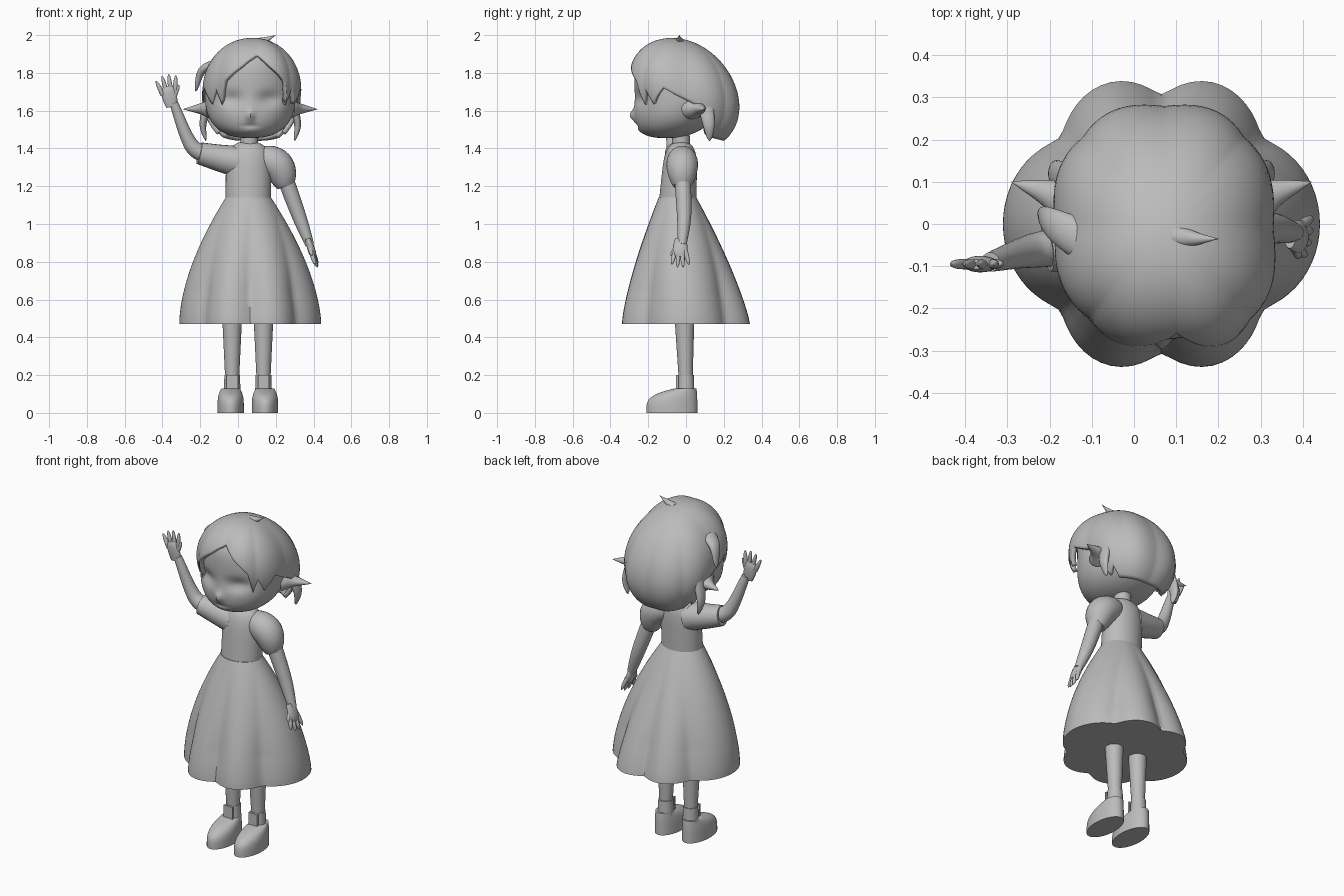
import bpy, bmesh
from math import sin, cos, pi, exp, acos, atan2, sqrt, radians, degrees, copysign
from mathutils import Vector

cube = bpy.data.objects.get("Cube")
if cube:
    bpy.data.objects.remove(cube, do_unlink=True)

clay = bpy.data.materials.new("plain_grey")
clay.use_nodes = True
grey = (0.5, 0.5, 0.5, 1)
clay.diffuse_color = grey
clay.node_tree.nodes["Principled BSDF"].inputs["Base Color"].default_value = grey

MIDDLE = 0.065  # centre line of the body
SIDES = {"left": 1, "right": -1}


def loft(name, rings, caps=True):
    """Skin a list of closed rings into a smooth object."""
    bm = bmesh.new()
    loops = [[bm.verts.new(point) for point in ring] for ring in rings]
    for lower, upper in zip(loops, loops[1:]):
        for i in range(len(lower)):
            bm.faces.new((lower[i - 1], lower[i], upper[i], upper[i - 1]))
    if caps:
        bm.faces.new(loops[0])
        bm.faces.new(loops[-1])
    bmesh.ops.remove_doubles(bm, verts=bm.verts, dist=0.0002)
    bmesh.ops.recalc_face_normals(bm, faces=bm.faces)
    mesh = bpy.data.meshes.new(name)
    bm.to_mesh(mesh)
    bm.free()
    mesh.materials.append(clay)
    obj = bpy.data.objects.new(name, mesh)
    bpy.context.collection.objects.link(obj)
    bpy.ops.object.select_all(action="DESELECT")
    obj.select_set(True)
    bpy.context.view_layer.objects.active = obj
    bpy.ops.object.shade_smooth_by_angle(angle=radians(50))
    return obj


def ellipse(centre, across, along, count):
    """Ring of points around a centre, from its two half-axis vectors."""
    angles = [2 * pi * k / count for k in range(count)]
    return [centre + across * cos(a) + along * sin(a) for a in angles]


def stack(name, rule, levels=40, warp=lambda point: point):
    """Level rings; rule(t) gives the centre, half width and half depth."""
    rings = []
    for i in range(levels + 1):
        centre, width, depth = rule(i / levels)
        ring = ellipse(Vector(centre), Vector((width, 0, 0)), Vector((0, depth, 0)), 96)
        rings.append([warp(point) for point in ring])
    return loft(name, rings)


def limb(name, points, radius, widen=1, steps=8):
    """Tube along a smooth path; radius(t) runs along it, widen stretches it in depth."""
    points = [Vector(p) for p in points]
    padded = [points[0] * 2 - points[1], *points, points[-1] * 2 - points[-2]]
    path = []
    for a, b, c, d in zip(padded, padded[1:], padded[2:], padded[3:]):
        for t in (s / steps for s in range(steps)):
            path.append(b + (c - a + (a * 2 - b * 5 + c * 4 - d + (b * 3 - c * 3 + d - a) * t) * t) * t / 2)
    path.append(points[-1])
    rings = []
    last = len(path) - 1
    for i, centre in enumerate(path):
        heading = (path[min(i + 1, last)] - path[max(i - 1, 0)]).normalized()
        along = heading.cross(Vector((0, 1, 0))).normalized()
        across = along.cross(heading)
        size = max(radius(i / last), 0.001)
        rings.append(ellipse(centre, across * size * widen, along * size / widen, 24))
    return loft(name, rings)


# Skirt with six soft folds that fade towards the waist
def folds(point):
    fade = min((1.14 - point.z) * 2, 1)
    angle = atan2(point.y, point.x - MIDDLE)
    lobe = (cos(3 * (angle - 0.18 * sin(2 * angle))) ** 2 + 0.02) ** 0.4
    shrink = 1 - 0.17 * fade * (1 - lobe)
    return Vector((MIDDLE + (point.x - MIDDLE) * shrink, point.y * shrink, point.z))


def skirt(t):
    width = 0.375 - 0.255 * (1 - t) ** 1.7
    depth = 0.355 - 0.255 * (1 - t) ** 1.3
    return (MIDDLE + 0.01 * (t - 1), 0.045 * (t - 1), 1.14 - 0.67 * t), width, depth


# Bodice rounding over into the shoulders
def bodice(t):
    rounding = sqrt(1 - t ** 8)
    return (MIDDLE - 0.01, 0.02 * t - 0.045, 1.1 + 0.34 * t), 0.12 * rounding, (0.1 - 0.015 * t) * rounding


stack("skirt", skirt, warp=folds)
stack("bodice", bodice)
limb("neck", [(0.06, -0.025, 1.4), (0.06, -0.03, 1.55)], lambda t: 0.047)


# Shoes: a sole shape that draws back and in towards the ankle
def shoe(t):
    rise = t ** 4
    return (foot, 0.075 * (rise - 1), 0.13 * t), 0.07 - 0.022 * rise, 0.135 - 0.08 * rise


for word, side in SIDES.items():
    leg = 0.052 + side * 0.083
    foot = leg + side * 0.008
    limb(word + "_leg", [(leg, -0.01, 0.6), (leg, 0, 0.1)], lambda t: 0.057 - 0.024 * t)
    stack(word + "_shoe", shoe)
    limb(word + "_shoe_cuff", [(leg, 0, 0.1), (leg, 0, 0.2)], lambda t: 0.045 - 0.004 * t)
    bpy.ops.mesh.primitive_cube_add(size=1, location=(leg, -0.046, 0.15))
    strap = bpy.context.object
    strap.name = word + "_shoe_strap"
    strap.scale = (0.06, 0.012, 0.1)
    strap.data.materials.append(clay)


# Hands: a flat palm, four fanned fingers and a thumb
def hand(name, palm, reach, spread, widen):
    palm, reach, spread = Vector(palm), Vector(reach), Vector(spread)
    limb(name + "_palm", [palm - reach * 0.7, palm, palm + reach * 0.4],
         lambda t: 0.028 * sin(pi * (0.25 + 0.55 * t)), widen)
    digits = []
    for i in range(4):
        fan = i - 1.5
        digits.append((palm + spread * fan * 0.6, palm + reach * (1 - 0.08 * fan * fan) + spread * fan))
    digits.append((palm - reach * 0.3 - spread * 0.5, palm + reach * 0.3 - spread * 1.7))
    for i, (root, tip) in enumerate(digits):
        limb(f"{name}_finger_{i}", [root, tip], lambda t: 0.012 * sqrt(1.05 - t ** 3))


# Lowered left arm with a puff sleeve
limb("left_sleeve", [(0.11, -0.02, 1.36), (0.21, -0.02, 1.31), (0.255, -0.02, 1.2)],
     lambda t: 0.084 * sqrt(sin(pi * (0.15 + 0.75 * t))))
limb("left_arm", [(0.24, -0.02, 1.27), (0.32, -0.01, 1.05), (0.38, -0.02, 0.89)],
     lambda t: 0.043 - 0.02 * t * t)
hand("left_hand", (0.39, -0.03, 0.86), (0.03, 0, -0.09), (0.005, 0.03, 0), 1.4)

# Raised right arm with a short sleeve
limb("right_sleeve", [(0, -0.03, 1.33), (-0.1, -0.04, 1.35), (-0.205, -0.055, 1.375)],
     lambda t: 0.084 - 0.026 * t)
limb("right_arm", [(-0.14, -0.05, 1.36), (-0.22, -0.06, 1.39), (-0.27, -0.07, 1.46), (-0.34, -0.09, 1.64)],
     lambda t: 0.045 - 0.022 * t * t)
hand("right_hand", (-0.365, -0.095, 1.69), (-0.02, 0, 0.1), (-0.035, 0, -0.01), 0.7)


# Head with eye sockets, nose and mouth pressed into the front
def face(point):
    def bump(x, z, wide, tall):
        return exp(-((abs(point.x - MIDDLE) - x) / wide) ** 2 - ((point.z - z) / tall) ** 2)
    if point.y < -0.1:
        point.y += 0.026 * (bump(0.1, 1.66, 0.06, 0.04) - bump(0, 1.575, 0.02, 0.03))
        point.y += 0.006 * (bump(0, 1.52, 0.04, 0.01) - bump(0, 1.49, 0.05, 0.02))
    return point


def skull(t):
    height = -cos(pi * t)
    rounding = (1 - abs(height) ** 2.5) ** 0.4
    centre = (MIDDLE, -0.038 - 0.07 * height * height, 1.69 + 0.235 * height)
    return centre, 0.24 * rounding, 0.234 * rounding


stack("head", skull, levels=72, warp=face)


# Pointed ears, side locks and loose wisps of hair
def taper(size):
    return lambda t: size * sqrt(1 - t)


for word, side in SIDES.items():
    def out(x):
        return MIDDLE + side * x
    limb(word + "_ear", [(out(0.2), 0.035, 1.61), (out(0.26), 0.07, 1.61), (out(0.355), 0.1, 1.608)],
         lambda t: 0.062 * (1 - t) ** 0.9, widen=1.1)
    limb(word + "_side_lock", [(out(0.22), 0.1, 1.65), (out(0.25), 0.12, 1.53), (out(0.235), 0.125, 1.44)],
         taper(0.034), widen=1.3)
limb("loose_lock", [(-0.1, -0.05, 1.85), (-0.19, 0, 1.81), (-0.225, 0.03, 1.7)], taper(0.04), widen=1.3)
limb("top_tuft", [(0.1, -0.03, 1.955), (0.15, -0.035, 1.976), (0.2, -0.035, 2)], lambda t: 0.03 * (1 - t))

# Bobbed hair: tilted, fluted, squarish dome whose lower edge forms a parting, bangs and nape
EDGE = [(0, 0.5), (14, 0.25), (34, 0), (42, -0.4), (48, -0.1), (58, -0.35), (72, 0), (105, -0.2),
        (115, -0.7), (122, -0.5), (130, -0.7), (181, -0.7)]


def lower_edge(angle):
    turn = abs(degrees(angle))
    for (start, high), (end, low) in zip(EDGE, EDGE[1:]):
        if start <= turn <= end:
            return high + (low - high) * (turn - start) / (end - start)


def squarish(value):
    return copysign(abs(value) ** 0.86, value)


columns, rows = 180, 28
hair_rings = []
for row in range(rows + 1):
    ring = []
    for column in range(columns):
        angle = 2 * pi * column / columns - pi
        slope = acos(lower_edge(angle)) * row / rows
        flute = sin(slope) * (0.965 + 0.035 * abs(sin(4 * angle)) * sin(slope))
        x = 0.268 * flute * squarish(sin(angle + 0.09 * cos(angle / 2) ** 2))
        y = -0.3 * flute * squarish(cos(angle)) - 0.01 * sin(slope)
        ring.append(Vector((MIDDLE + 0.007 + x, y, 1.69 + 0.285 * cos(slope) - y / 4)))
    hair_rings.append(ring)
hair = loft("hair", hair_rings, caps=False)
shell = hair.modifiers.new("thickness", "SOLIDIFY")
shell.thickness = 0.025
shell.offset = -1
